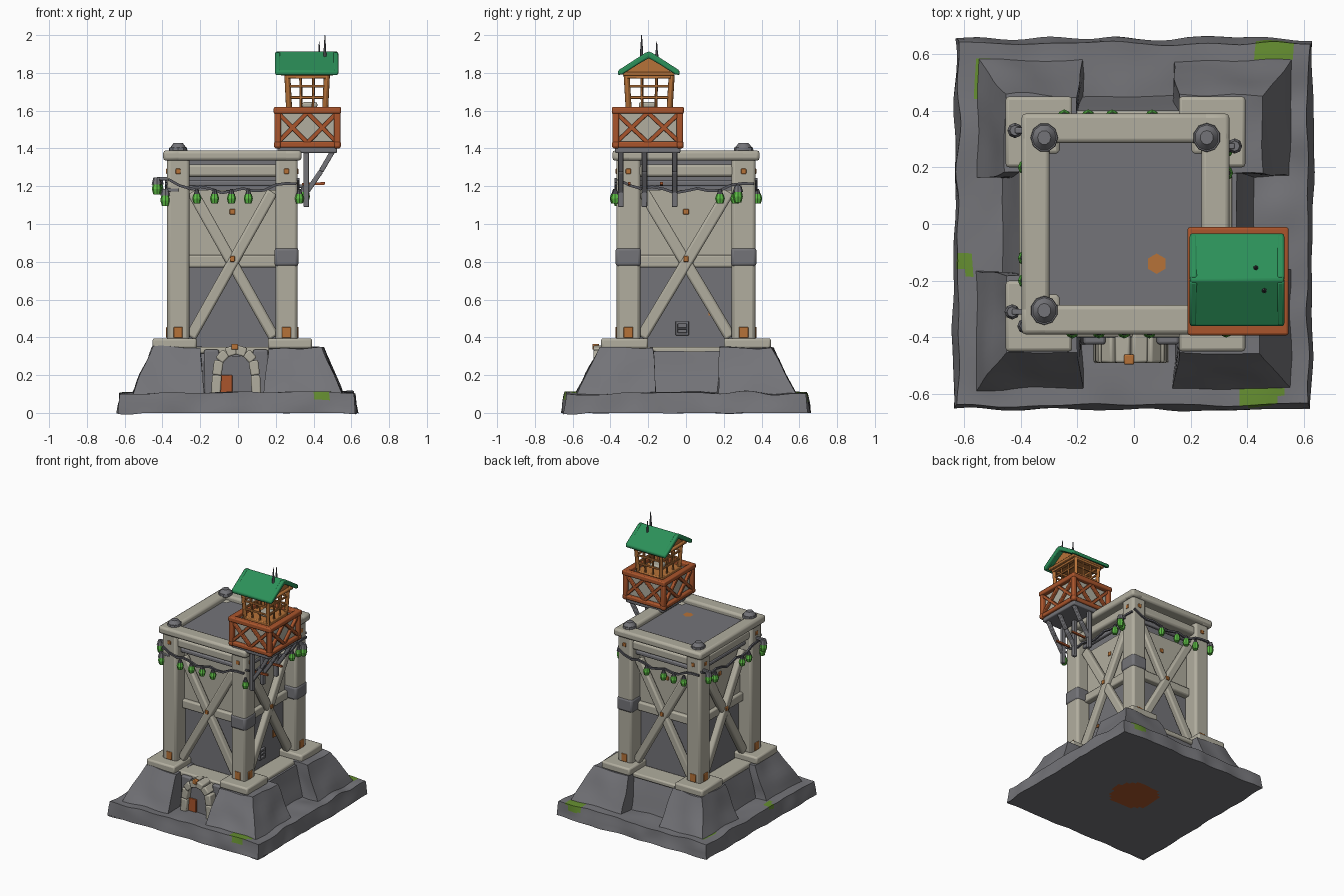
import bpy, bmesh, math
from mathutils import Matrix, Vector, noise

if "Cube" in bpy.data.objects:
    bpy.data.objects.remove(bpy.data.objects["Cube"])

def material(name, rgb):
    m = bpy.data.materials.new(name)
    m.diffuse_color = (*rgb, 1)
    m.use_nodes = True
    m.node_tree.nodes["Principled BSDF"].inputs["Base Color"].default_value = m.diffuse_color
    return m

GREY = material("grey stone", (0.175, 0.175, 0.19))
BEIGE = material("pale timber", (0.44, 0.42, 0.345))
DARK = material("dark metal", (0.10, 0.10, 0.115))
RUST = material("rust red", (0.40, 0.09, 0.025))
ORANGE = material("orange wood", (0.47, 0.17, 0.04))
ROOF = material("roof green", (0.025, 0.28, 0.10))
LAMP = material("lantern green", (0.11, 0.52, 0.06))
MOSS = material("moss green", (0.13, 0.27, 0.03))
I = Matrix.Identity(4)

def finish(name, bm, mats, bevel=0.0):
    bmesh.ops.recalc_face_normals(bm, faces=bm.faces)
    me = bpy.data.meshes.new(name)
    bm.to_mesh(me)
    bm.free()
    ob = bpy.data.objects.new(name, me)
    bpy.context.collection.objects.link(ob)
    for m in mats:
        me.materials.append(m)
    if bevel:
        b = ob.modifiers.new("soft edges", 'BEVEL')
        b.width, b.segments = bevel, 2
    return ob

def boxes(name, items, mat, bevel=0.0, M=I):
    """items: (low corner, high corner)"""
    bm = bmesh.new()
    for lo, hi in items:
        lo, hi = Vector(lo), Vector(hi)
        T = Matrix.Translation((lo + hi) / 2) @ Matrix.Diagonal((*(hi - lo), 1))
        bmesh.ops.create_cube(bm, size=1, matrix=M @ T)
    return finish(name, bm, [mat], bevel)

def bars(name, items, mat, bevel=0.0, M=I):
    """items: (start, end, horizontal width, other width)"""
    bm = bmesh.new()
    for a, b, w, h in items:
        a, b = Vector(a), Vector(b)
        z = (b - a).normalized()
        x = z.cross((0, 0, 1))
        x = x.normalized() if x.length > 1e-3 else Vector((1, 0, 0))
        R = Matrix((x, z.cross(x), z)).transposed().to_4x4()
        S = Matrix.Diagonal((w, h, (b - a).length, 1))
        bmesh.ops.create_cube(bm, size=1, matrix=M @ Matrix.Translation((a + b) / 2) @ R @ S)
    return finish(name, bm, [mat], bevel)

def cones(name, items, mat, seg=8, M=I):
    """items: (centre x, y, bottom z, top z, bottom radius, top radius)"""
    bm = bmesh.new()
    for x, y, z0, z1, r0, r1 in items:
        bmesh.ops.create_cone(bm, cap_ends=True, segments=seg, radius1=r0, radius2=r1, depth=z1 - z0,
                              matrix=M @ Matrix.Translation((x, y, (z0 + z1) / 2)))
    return finish(name, bm, [mat])

def rock(name, bottom, z0, top, z1, cuts, amp, paint=None):
    """Rough tapered stone; rectangles are (x0, y0, x1, y1)"""
    bm = bmesh.new()
    bmesh.ops.create_cube(bm, size=1)
    for v in bm.verts:
        r, z = (top, z1) if v.co.z > 0 else (bottom, z0)
        v.co = (r[2] if v.co.x > 0 else r[0], r[3] if v.co.y > 0 else r[1], z)
    bmesh.ops.subdivide_edges(bm, edges=bm.edges[:], cuts=cuts, use_grid_fill=True)
    for f in bm.faces:
        f.material_index = paint(f.calc_center_median()) if paint else 0
    for v in bm.verts:
        n = noise.noise_vector(v.co * 6) * amp
        if v.co.z > 0.001:
            v.co += n
        else:
            v.co += Vector((n.x, n.y, 0))
    return finish(name, bm, [GREY, MOSS, RUST])

# rough slab with moss patches on top and a rusty patch underneath
patches = [(0.49, 0.61, .08, .045), (-0.54, 0.51, .03, .08), (-0.59, -0.13, .035, .045), (0.44, -0.60, .085, .05)]
def slab_paint(c):
    if c.z < 0.001:
        return 2 if math.hypot(c.x, c.y) < 0.17 else 0
    hit = any(((c.x - x) / a) ** 2 + ((c.y - y) / b) ** 2 < 1 for x, y, a, b in patches)
    return 1 if hit and c.z > 0.06 else 0
rock("base_slab", (-.635, -.655, .63, .655), 0, (-.62, -.64, .615, .64), .105, 44, .016, slab_paint)

# stone mound: recessed core and four corner piers
rock("mound_core", (-.47, -.43, .43, .46), .08, (-.40, -.37, .36, .38), .325, 6, .01)
for sx in (-1, 1):
    for sy in (-1, 1):
        def rect(inner, ox, oy):
            xs, ys = sorted((sx * inner - .02, sx * ox)), sorted((sy * inner, sy * oy))
            return xs[0], ys[0], xs[1], ys[1]
        rock("mound_pier", rect(.16, .57, .60), .07, rect(.18, .45, .455), .345, 7, .016)

# arched doorway on the front
arc = [(-.118, .09), (-.112, .2)] + [(-.01 + .105 * math.cos(t), .22 + .115 * math.sin(t))
       for t in (math.radians(150 - 30 * i) for i in range(5))] + [(.092, .2), (.098, .09)]
bars("door_arch", [((a[0], -.435, a[1]), (b[0], -.435, b[1]), .11, .05) for a, b in zip(arc, arc[1:])], BEIGE, .008)
boxes("door_opening", [((-.1, -.447, .08), (.085, -.40, .30))], GREY)
boxes("door_surround", [((-.18, -.425, .08), (-.1, -.36, .335)), ((.08, -.425, .08), (.16, -.36, .335))], GREY, .01)
boxes("door_leaf", [((-.1, -.46, .08), (-.03, -.44, .2)), ((-.1, -.475, .075), (.08, -.44, .092))], RUST, .004)
boxes("arch_keystone", [((-.035, -.496, .335), (.0, -.46, .365))], ORANGE, .005)

# tower core and roof deck
TOWER = Matrix.Translation((-.03, 0, 0)) @ Matrix.Diagonal((.94, 1, 1, 1))
boxes("tower_core", [((-.25, -.25, .3), (.25, .25, 1.3)), ((-.3, -.3, 1.28), (.3, .3, 1.355))], GREY, 0, TOWER)
bm = bmesh.new()
bmesh.ops.create_circle(bm, cap_ends=True, segments=6, radius=.036, matrix=Matrix.Translation((.08, -.14, 1.358)))
finish("deck_patch", bm, [ORANGE])

# four faces of the tower, each turned a quarter; u runs along the face
lamps = {0: (-.2, -.1, -.005, .09), 1: (-.375, .18, .26), 2: (-.1, .05, .14, .23), 3: (-.2, .12, .2)}
for k in range(4):
    M = TOWER @ Matrix.Rotation(k * math.pi / 2, 4, 'Z')
    c = .305
    boxes("corner_column", [((-c - .063, -c - .063, .38), (-c + .063, -c + .063, 1.36))], BEIGE, .018, M)
    boxes("column_pad", [((-.45, -.45, .34), (-.2, -.2, .395))], BEIGE, .012, M)
    boxes("mound_sill", [((-.21, -.40, .315), (.21, -.25, .35))], BEIGE, .01, M)
    boxes("top_beam", [((-.39, -.39, 1.335), (.39, -.285, 1.39))], BEIGE, .016, M)
    boxes("second_beam", [((-.3, -.35, 1.25), (.3, -.25, 1.315))], BEIGE, .014, M)
    boxes("wall_panel", [((-.245, -.268, .8), (.245, -.24, 1.18))], BEIGE, 0, M)
    boxes("mid_beam", [((-.25, -.295, .77), (.25, -.24, .835))], BEIGE, .01, M)
    bars("cross_brace", [((-.235, -.305, .40), (.225, -.305, 1.17), .05, .062),
                         ((.235, -.30, .40), (-.225, -.30, 1.17), .05, .062)], BEIGE, .012, M)
    bars("pipe_rail", [((-.26, -.30, 1.215), (.26, -.30, 1.215), .03, .03)], GREY, .008, M)
    # roof bolt caps
    cones("corner_bolt", [(-c, -c, 1.385, 1.405, .052, .05), (-c, -c, 1.405, 1.43, .045, .025)], GREY, 10, M)
    # rusty paint chips and pegs
    boxes("column_chip", [((s * c - .025, -.373, .396), (s * c + .025, -.36, .455)) for s in (-1, 1)]
          + [((s * c - .014, -.373, 1.265), (s * c + .014, -.36, 1.293)) for s in (-1, 1)], ORANGE, .004, M)
    boxes("wall_peg", [((-.015, -.275, 1.05), (.015, -.26, 1.08)), ((-.014, -.337, .80), (.014, -.32, .83))], ORANGE, .004, M)
    # grey repair bands on the right-hand columns
    if k in (1, 2):
        boxes("repair_band", [((-c - .068, -c - .068, .775), (-c + .068, -c + .068, .875))], GREY, .016, M)
    # sagging wire with lanterns
    def wire(u):
        return 1.175 + .05 * (u / .36) ** 2 + .012 * math.sin(u * 30)
    us = [-.36 + .06 * i for i in range(13)]
    bars("lantern_wire", [((a, -.372, wire(a)), (b, -.372, wire(b)), .014, .014) for a, b in zip(us, us[1:])], DARK, 0, M)
    L = [(u, -.378) for u in lamps[k]]
    cones("lantern_cap", [(u, y, 1.155, 1.185, .018, .008) for u, y in L], DARK, 8, M)
    cones("lantern", [p for u, y in L for p in ((u, y, 1.135, 1.16, .026, .018), (u, y, 1.108, 1.135, .018, .026))], LAMP, 8, M)

# lanterns hung from hooks off the columns
for x, y, z in ((-.43, -.31, 1.19), (-.42, .33, 1.19), (.355, .275, 1.15), (-.385, -.36, 1.13)):
    xi = x + .07 if x < 0 else x - .07
    bars("hook_arm", [((xi, y, z + .05), (x, y, z + .05), .02, .02)], GREY, .004)
    cones("hook_cap", [(x, y, z + .02, z + .055, .027, .018)], GREY)
    cones("hook_lantern", [(x, y, z - .005, z + .025, .026, .02), (x, y, z - .035, z - .005, .018, .026)], LAMP)

# vent and chips on the right wall
boxes("vent_frame", [((.2, -.055, .41), (.225, .015, .425)), ((.2, -.055, .47), (.225, .015, .485)),
                     ((.2, -.055, .41), (.225, -.043, .485)), ((.2, .003, .41), (.225, .015, .485)),
                     ((.2, -.05, .442), (.222, .01, .452))], GREY, .003)
boxes("wall_chip", [((.2, .12, .515), (.212, .16, .57)), ((.2, -.16, .54), (.212, -.14, .56))], ORANGE)

# lookout brackets
br = []
for y in (-.345, -.22, -.06):
    br += [((.362, y, 1.09), (.362, y, 1.40), .03, .03), ((.365, y, 1.17), (.44, y, 1.28), .026, .026),
           ((.44, y, 1.28), (.51, y, 1.40), .026, .026)]
bars("lookout_bracket", br, GREY, .005)
bars("bracket_peg", [((.34, y, 1.21), (.46, y, 1.215), .014, .014) for y in (-.30, -.13)], RUST)
boxes("lookout_underside", [((.21, -.375, 1.375), (.525, -.03, 1.41))], GREY, .008)

# lookout balcony: pale box, rust rails, posts and crosses
x0, x1, y0, y1 = .21, .525, -.372, -.032
boxes("balcony_panels", [((x0 + .012, y0 + .012, 1.405), (x1 - .012, y1 - .012, 1.44)),
                         ((x0 + .012, y0 + .012, 1.42), (x0 + .028, y1 - .012, 1.59)),
                         ((x1 - .028, y0 + .012, 1.42), (x1 - .012, y1 - .012, 1.59)),
                         ((x0 + .012, y0 + .012, 1.42), (x1 - .012, y0 + .028, 1.59)),
                         ((x0 + .012, y1 - .028, 1.42), (x1 - .012, y1 - .012, 1.59))], BEIGE)
rails, cross = [], []
corners = [(x0, y0), (x1, y0), (x1, y1), (x0, y1)]
for i in range(4):
    a, b = Vector(corners[i]), Vector(corners[(i + 1) % 4])
    d = (b - a).normalized() * .02
    at = lambda t, z: (*a.lerp(b, t), z)
    rails += [((*(a - d), 1.602), (*(b + d), 1.602), .042, .036), ((*(a - d), 1.42), (*(b + d), 1.42), .032, .032),
              (at(0, 1.40), at(0, 1.61), .034, .034)]
    for t in (0, .5):
        cross += [(at(t, 1.43), at(t + .5, 1.59), .022, .022), (at(t, 1.59), at(t + .5, 1.43), .022, .022)]
bars("balcony_rails", rails, RUST, .008)
bars("balcony_crosses", cross, RUST, .004)

# open cabin: splayed posts, window lattice and floor
boxes("cabin_floor", [((.255, -.315, 1.585), (.475, -.075, 1.615))], ORANGE, .006)
boxes("cabin_table", [((.34, -.25, 1.615), (.42, -.16, 1.645))], BEIGE, .01)
cm = Vector((.366, -.195))
lat = []
for i in range(4):
    p, q = [Vector(((-1, 1, 1, -1)[j % 4] * .095, (-1, -1, 1, 1)[j % 4] * .108)) for j in (i, i + 1)]
    P = lambda t, z: (*(cm + p.lerp(q, t) * (1 + (z - 1.6) * .55)), z)
    bars("cabin_post", [(P(0, 1.59), P(0, 1.80), .026, .026)], ORANGE, .006)
    lat += [(P(t, 1.61), P(t, 1.79), .012, .012) for t in (.33, .66)]
    lat += [(P(0, z), P(1, z), .012, .014) for z in (1.67, 1.73)] + [(P(0, 1.785), P(1, 1.785), .026, .03)]
bars("cabin_lattice", lat, ORANGE, .003)

def profile_x(name, pts, xa, xb, mat, bevel):
    bm = bmesh.new()
    f = bm.faces.new([bm.verts.new((xa, y, z)) for y, z in pts])
    r = bmesh.ops.extrude_face_region(bm, geom=[f])
    bmesh.ops.translate(bm, vec=(xb - xa, 0, 0), verts=[v for v in r["geom"] if isinstance(v, bmesh.types.BMVert)])
    return finish(name, bm, [mat], bevel)

# gabled roof with orange gable, then two spikes
profile_x("roof", [(-.362, 1.81), (-.197, 1.915), (-.032, 1.81), (-.036, 1.785), (-.197, 1.878), (-.358, 1.785)],
          .197, .53, ROOF, .008)
bars("roof_end_rolls", [((x, -.197, 1.90), (x, y, 1.80), .028, .03) for x in (.21, .517) for y in (-.352, -.042)], ROOF, .008)
profile_x("gable", [(-.33, 1.795), (-.197, 1.885), (-.064, 1.795)], .245, .485, ORANGE, 0)
boxes("gable_tie", [((.225, -.335, 1.785), (.505, -.06, 1.805))], ORANGE, .006)
cones("roof_spike", [(.46, -.235, 1.86, 1.93, .011, .007), (.46, -.235, 1.93, 2.0, .007, .002),
                     (.43, -.155, 1.86, 1.91, .011, .007), (.43, -.155, 1.91, 1.965, .006, .002)], DARK, 6)

# smooth shading with sharp creases
for ob in bpy.context.collection.objects:
    ob.select_set(True)
    bpy.context.view_layer.objects.active = ob
bpy.ops.object.shade_smooth_by_angle(angle=math.radians(35))
